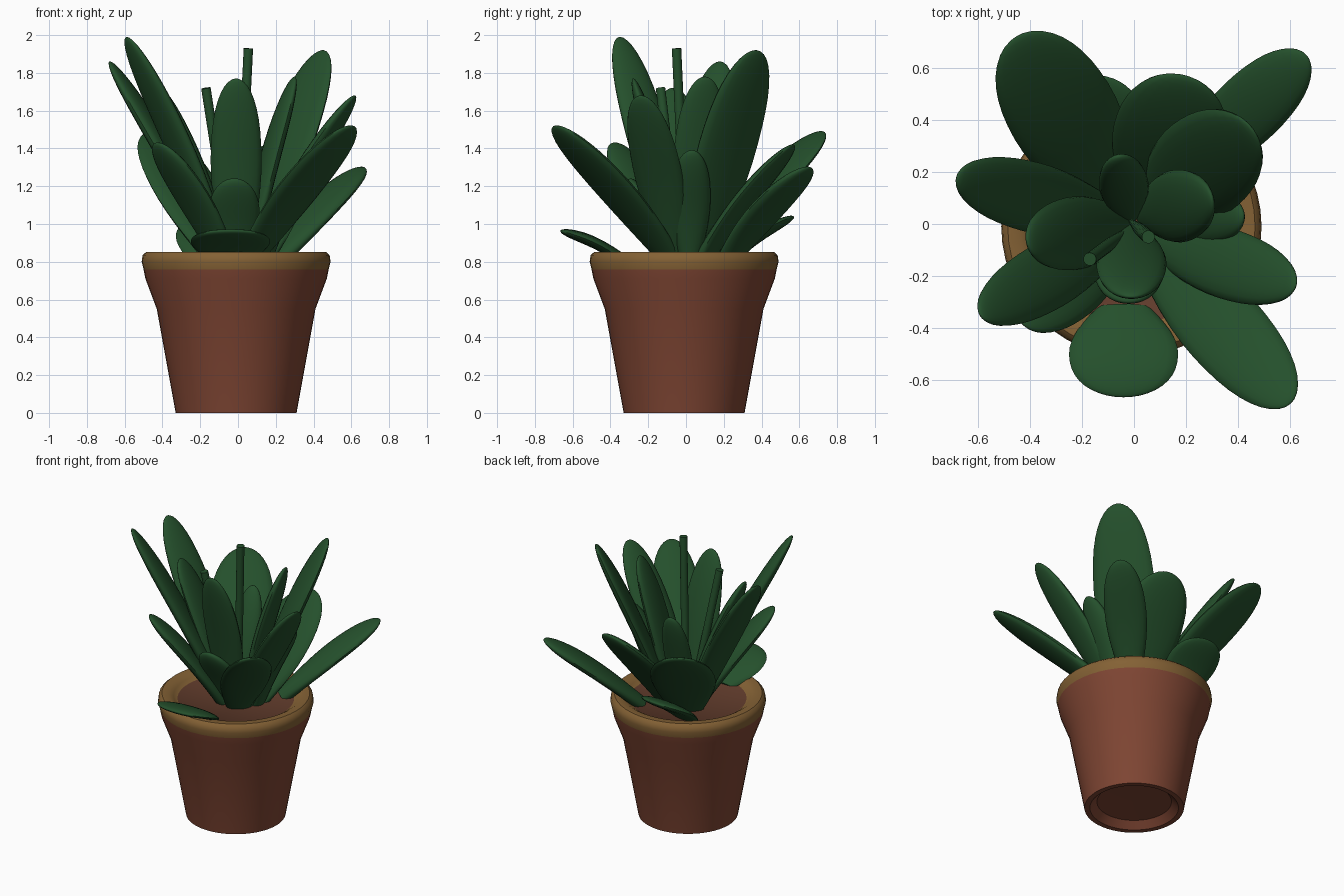
import bpy, bmesh, math
from mathutils import Vector

if "Cube" in bpy.data.objects:
    bpy.data.objects.remove(bpy.data.objects["Cube"])


def material(name, rgb):
    m = bpy.data.materials.new(name)
    m.diffuse_color = (*rgb, 1)
    m.use_nodes = True
    m.node_tree.nodes["Principled BSDF"].inputs["Base Color"].default_value = m.diffuse_color
    return m


GREEN = material("leaf_green", (0.018, 0.08, 0.025))
CLAY = material("clay", (0.21, 0.06, 0.033))
RIM = material("rim_ochre", (0.23, 0.12, 0.035))
SOIL = material("soil", (0.12, 0.045, 0.025))


def finish(bm, name, mats, angle=50):
    bmesh.ops.recalc_face_normals(bm, faces=bm.faces)
    me = bpy.data.meshes.new(name)
    bm.to_mesh(me)
    bm.free()
    for m in mats:
        me.materials.append(m)
    ob = bpy.data.objects.new(name, me)
    bpy.context.collection.objects.link(ob)
    bpy.ops.object.select_all(action='DESELECT')
    ob.select_set(True)
    bpy.context.view_layer.objects.active = ob
    bpy.ops.object.shade_smooth_by_angle(angle=math.radians(angle))
    return ob


def skin(bm, rings):
    """Bridge successive vertex rings with quads."""
    n = len(rings[0])
    faces = []
    for a, b in zip(rings, rings[1:]):
        faces.append([bm.faces.new((a[i], a[(i + 1) % n], b[(i + 1) % n], b[i]))
                      for i in range(n)])
    return faces


# Pot: one lathed profile from the recessed underside, over the rim, to the soil
profile = [(0.02, 0.05), (0.24, 0.045), (0.285, 0.0), (0.32, 0.0), (0.42, 0.55),
           (0.48, 0.71), (0.49, 0.76), (0.50, 0.80), (0.495, 0.835), (0.475, 0.853),
           (0.43, 0.853), (0.40, 0.835), (0.375, 0.815), (0.02, 0.81)]
bm = bmesh.new()
SIDES = 48
rings = [[bm.verts.new((-0.01 + r * math.cos(2 * math.pi * i / SIDES),
                        -0.01 + r * math.sin(2 * math.pi * i / SIDES), z))
          for i in range(SIDES)] for r, z in profile]
for k, band in enumerate(skin(bm, rings)):
    for f in band:
        f.material_index = 1 if 6 <= k <= 11 else 2 if k == 12 else 0
bm.faces.new(rings[0])
bm.faces.new(rings[-1]).material_index = 2
finish(bm, "pot", [CLAY, RIM, SOIL], 40)


def leaf(name, base, tip, width, thick=0.09, bow=0.02, blunt=False):
    """Fleshy rounded blade from base to tip, broadest past the middle."""
    base, tip = Vector(base), Vector(tip)
    d = (tip - base).normalized()
    side = d.cross(Vector((0, 0, 1))).normalized()
    up = side.cross(d)
    bm = bmesh.new()
    rings = []
    for k in range(17):
        t = math.sin(k / 16 * math.pi / 2) * 0.9995
        grow = 0.48 + 0.52 * math.sin(math.pi / 2 * min(1, t / 0.55))
        end = 1 if blunt else math.sqrt(1 - max(0, (t - 0.5) / 0.5) ** 2.6)
        w = width / 2 * grow * end
        h = thick / 2 * end
        c = base.lerp(tip, t) + up * bow * math.sin(math.pi * t)
        rings.append([bm.verts.new(c + side * w * math.cos(a) + up * h * math.sin(a))
                      for a in (2 * math.pi * i / 20 for i in range(20))])
    skin(bm, rings)
    bm.faces.new(rings[0])
    bm.faces.new(rings[-1])
    finish(bm, name, [GREEN])


# Leaves: base, tip, width
leaves = [
    # tall outer ring
    ("leaf_back_left", (-0.08, 0.10, 0.80), (-0.45, 0.72, 1.49), 0.42),
    ("leaf_left", (-0.08, 0.02, 0.80), (-0.68, 0.18, 1.86), 0.27),
    ("leaf_front_left", (-0.06, -0.04, 0.80), (-0.59, -0.35, 1.99), 0.26),
    ("leaf_back_right", (0.20, 0.21, 0.80), (0.66, 0.65, 1.30), 0.27),
    ("leaf_right", (0.08, -0.06, 0.80), (0.62, -0.24, 1.68), 0.27),
    ("leaf_front_right", (0.05, -0.07, 0.80), (0.60, -0.69, 1.52), 0.32),
    ("leaf_back", (0.08, 0.08, 0.80), (0.19, 0.57, 1.42), 0.44),
    ("leaf_back_right_tall", (0.08, 0.07, 0.80), (0.45, 0.37, 1.92), 0.40),
    ("leaf_front_left_low", (-0.06, -0.07, 0.80), (-0.43, -0.38, 1.43), 0.28),
    # inner rosette
    ("leaf_inner_left", (-0.05, 0.00, 0.80), (-0.41, -0.07, 1.72), 0.28),
    ("leaf_inner_front", (-0.01, -0.04, 0.80), (-0.01, -0.28, 1.77), 0.27),
    ("leaf_inner_right", (0.05, 0.04, 0.80), (0.30, 0.10, 1.78), 0.28),
    ("leaf_inner_back", (-0.02, 0.05, 0.80), (-0.06, 0.26, 1.50), 0.19),
    ("leaf_short_front", (-0.02, -0.06, 0.80), (-0.02, -0.30, 1.24), 0.27),
    ("leaf_short_right", (0.13, 0.02, 0.80), (0.42, 0.03, 1.39), 0.21),
    # leaves resting near the rim
    ("leaf_rim_front", (-0.04, -0.32, 0.80), (-0.04, -0.665, 0.965), 0.42),
    ("leaf_rim_back", (-0.17, 0.22, 0.80), (-0.13, 0.57, 1.04), 0.36),
]
for name, base, tip, width in leaves:
    leaf(name, base, tip, width, 0.06 if "rim" in name else 0.09)

# Young upright shoots in the middle
leaf("shoot_tall", (0.0, 0.0, 0.82), (0.055, -0.05, 1.93), 0.05, 0.05, 0, True)
leaf("shoot_short", (-0.03, -0.03, 0.82), (-0.17, -0.135, 1.72), 0.05, 0.05, 0, True)
